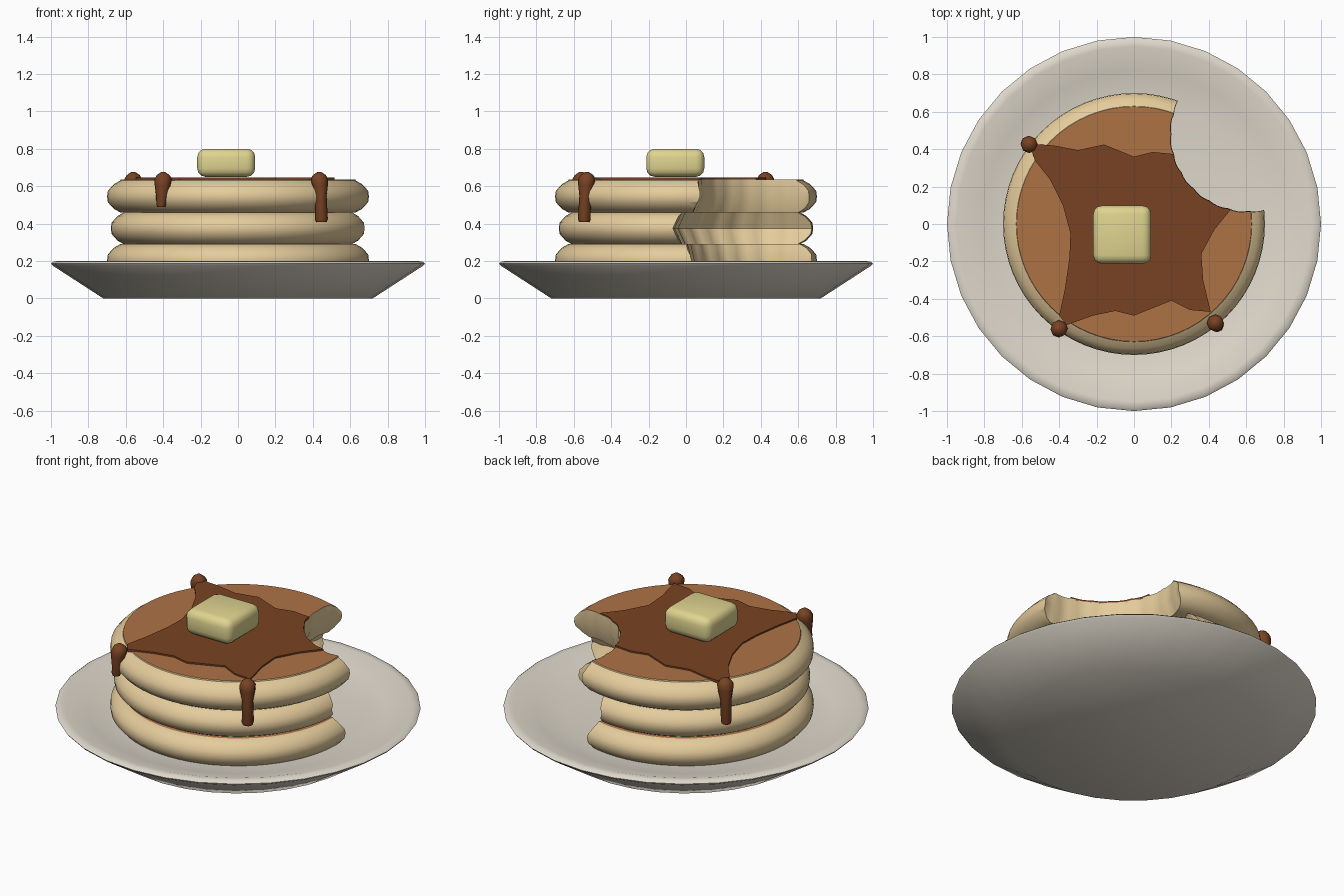
import bpy, bmesh, math
from mathutils import Vector

if "Cube" in bpy.data.objects:
    bpy.data.objects.remove(bpy.data.objects["Cube"])

def material(name, rgb):
    m = bpy.data.materials.new(name)
    m.diffuse_color = (*rgb, 1)
    m.use_nodes = True
    m.node_tree.nodes["Principled BSDF"].inputs["Base Color"].default_value = m.diffuse_color
    return m

CREAM = material("pancake batter", (0.78, 0.60, 0.33))
GOLD = material("griddled brown", (0.42, 0.17, 0.06))
SYRUP = material("syrup brown", (0.19, 0.055, 0.016))
BUTTER = material("butter yellow", (0.74, 0.66, 0.28))
CHINA = material("warm white", (0.74, 0.69, 0.60))

def make(name, bm, mats, angle=40):
    bmesh.ops.recalc_face_normals(bm, faces=bm.faces)
    me = bpy.data.meshes.new(name)
    bm.to_mesh(me)
    bm.free()
    for m in mats:
        me.materials.append(m)
    ob = bpy.data.objects.new(name, me)
    bpy.context.collection.objects.link(ob)
    smooth(ob, angle)
    return ob

def smooth(ob, angle):
    me = ob.data
    me.shade_smooth()
    me.set_sharp_from_angle(angle=math.radians(angle))

def lathe(rings, n, ripple=0.0, lobes=0):
    """Closed solid from (radius, z, centre x, centre y) rings."""
    bm = bmesh.new()
    loops = []
    for r, z, cx, cy in rings:
        loop = []
        for i in range(n):
            a = 2 * math.pi * i / n
            q = r + ripple * abs(math.sin(a * lobes / 2))
            loop.append(bm.verts.new((cx + q * math.cos(a), cy + q * math.sin(a), z)))
        loops.append(loop)
    for a, b in zip(loops, loops[1:]):
        for i in range(n):
            j = (i + 1) % n
            bm.faces.new((a[i], a[j], b[j], b[i]))
    bm.faces.new(loops[0][::-1])
    bm.faces.new(loops[-1])
    return bm

def cut(ob, cutter, angle):
    mod = ob.modifiers.new("bite", "BOOLEAN")
    mod.operation, mod.solver, mod.object = "DIFFERENCE", "EXACT", cutter
    dg = bpy.context.evaluated_depsgraph_get()
    me = bpy.data.meshes.new_from_object(ob.evaluated_get(dg))
    ob.modifiers.clear()
    ob.data = me
    smooth(ob, angle)

def bite(r0, r1, r2, z0, z1, ripple):
    rings = [(r0, z0 - .03), (r0, z0), (r1, (z0 + z1) / 2), (r2, z1), (r2, z1 + .03)]
    ob = make("bite_cutter", lathe([(r, z, .61, .48) for r, z in rings], 96, ripple, 24), [CREAM])
    ob.hide_render = True
    return ob

# Plate
plate = [(.72, 0), (.99, .175), (1.0, .187), (.985, .198), (.95, .2), (.82, .165), (.66, .14), (.3, .135)]
make("plate", lathe([(r, z, 0, 0) for r, z in plate], 32), [CHINA])

# Three pancakes, each bitten at the back right
edge = [(-.07, 0), (-.035, .02), (-.004, .055), (0, .085), (-.004, .115), (-.035, .15), (-.07, .17)]
stack = [("bottom_pancake", .70, .12, (.47, .45, .47), .012),
         ("middle_pancake", .68, .29, (.50, .54, .50), .015),
         ("top_pancake", .70, .46, (.44, .41, .412), .006)]
cutters = []
for name, R, z0, radii, ripple in stack:
    rings = [(R + dr, z0 + dz, 0, 0) for dr, dz in edge]
    if name == "top_pancake":
        rings.append((R - .072, z0 + .177, 0, 0))
    bm = lathe(rings, 64)
    for f in bm.faces:
        if len(f.verts) > 4 and f.calc_center_median().z > z0 + .1:
            f.material_index = 1
    ob = make(name, bm, [CREAM, GOLD])
    cutter = bite(*radii, z0, z0 + .17, ripple)
    cut(ob, cutter, 40)
    cutters.append(cutter)

# Syrup pool on top, trimmed by the top bite
outline = [(-.56, .43), (-.43, .42), (-.30, .395), (-.16, .425), (0, .36), (.10, .385), (.25, .37), (.5, .3),
           (.52, .08), (.43, -.03), (.36, -.16), (.37, -.30), (.41, -.47), (.30, -.46),
           (.20, -.41), (.10, -.45), (0, -.49), (-.10, -.465), (-.22, -.49), (-.36, -.54), (-.40, -.49),
           (-.37, -.35), (-.345, -.18), (-.34, -.05), (-.38, .10), (-.45, .24), (-.53, .34)]
bm = bmesh.new()
f = bm.faces.new([bm.verts.new((x, y, .63)) for x, y in outline])
up = bmesh.ops.extrude_face_region(bm, geom=[f])["geom"]
for v in up:
    if isinstance(v, bmesh.types.BMVert):
        v.co.z = .646
cut(make("syrup_pool", bm, [SYRUP]), cutters[2], 40)
for c in cutters:
    bpy.data.objects.remove(c)

# Syrup drips running down the side
for name, x, y, low, end in (("left", -.40, -.56, .49, .026), ("right", .435, -.53, .41, .034),
                             ("back", -.56, .425, .41, .030)):
    d = Vector((x, y)).normalized()
    prof = [(end * .85, low, .018), (end, low + .015, .018), (.031, .55, .012), (.043, .61, .005),
            (.046, .64, 0), (.034, .66, 0), (.012, .675, 0)]
    make("syrup_drip_" + name, lathe([(r, z, x + d.x * o, y + d.y * o) for r, z, o in prof], 8), [SYRUP], 50)

# Butter pat
bm = bmesh.new()
bmesh.ops.create_cube(bm, size=1)
for v in bm.verts:
    v.co = Vector((-.063 + v.co.x * .31, -.057 + v.co.y * .31, .725 + v.co.z * .15))
bmesh.ops.bevel(bm, geom=bm.edges[:], offset=.045, segments=3, profile=.5, affect="EDGES")
make("butter_pat", bm, [BUTTER], 60)
